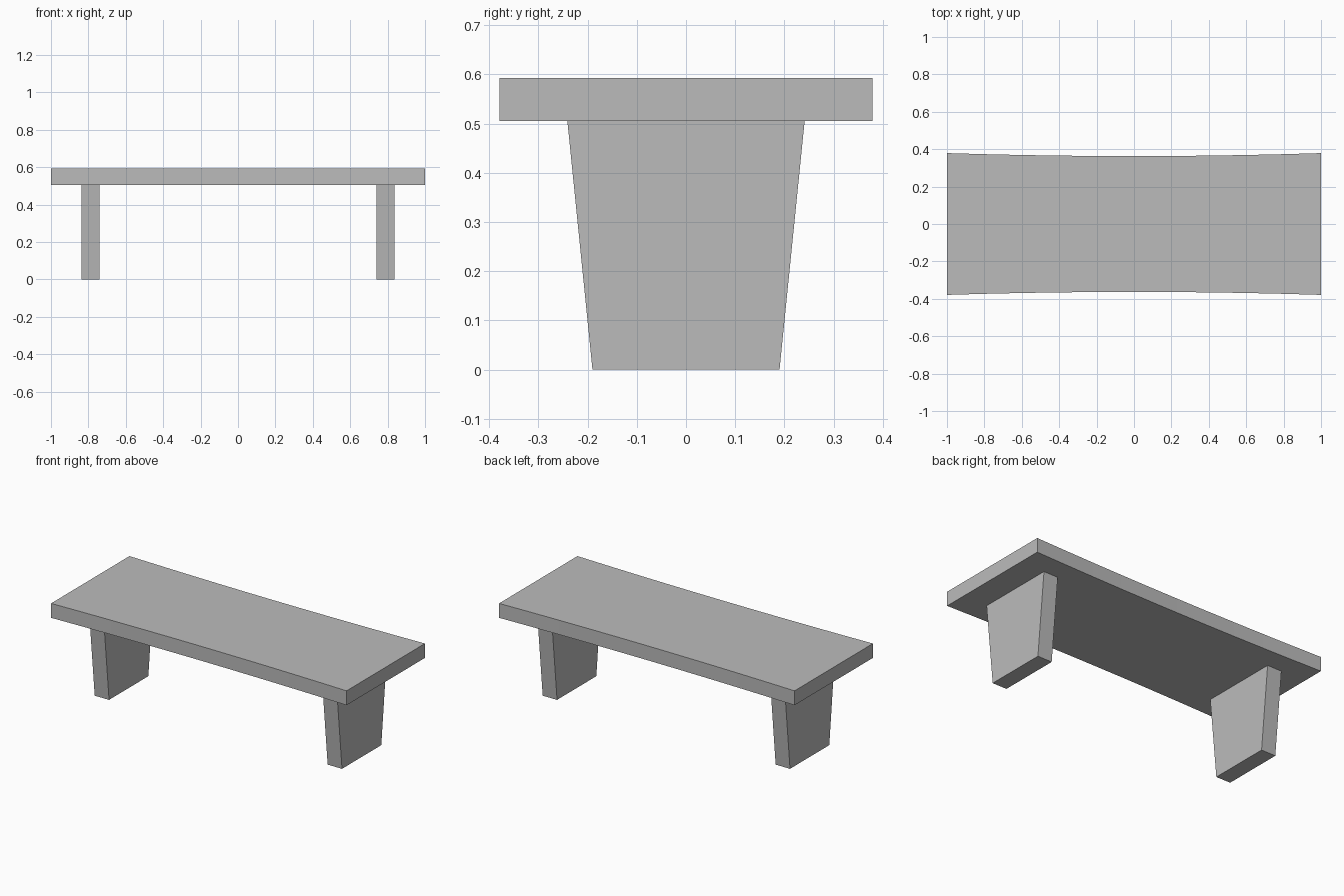
import bpy
import bmesh

cube = bpy.data.objects.get("Cube")
if cube:
    bpy.data.objects.remove(cube, do_unlink=True)

# Single plain grey finish
grey = bpy.data.materials.new("plain_grey")
grey.use_nodes = True
color = (0.5, 0.5, 0.5, 1)
grey.diffuse_color = color
grey.node_tree.nodes["Principled BSDF"].inputs["Base Color"].default_value = color


def extruded(name, outline, offset):
    """Extrude a closed 3D outline along an offset into a flat-shaded solid."""
    bm = bmesh.new()
    face = bm.faces.new([bm.verts.new(p) for p in outline])
    result = bmesh.ops.extrude_face_region(bm, geom=[face], use_keep_orig=True)
    moved = [v for v in result["geom"] if isinstance(v, bmesh.types.BMVert)]
    bmesh.ops.translate(bm, verts=moved, vec=offset)
    bmesh.ops.recalc_face_normals(bm, faces=bm.faces)
    mesh = bpy.data.meshes.new(name)
    bm.to_mesh(mesh)
    bm.free()
    mesh.materials.append(grey)
    obj = bpy.data.objects.new(name, mesh)
    bpy.context.collection.objects.link(obj)
    return obj


SEAT_BOTTOM, SEAT_TOP = 0.505, 0.593

# Seat slab with gently concave long sides
STEPS = 10
xs = [-1 + 2 * i / STEPS for i in range(STEPS + 1)]
front = [(x, -(0.363 + 0.016 * x * x), SEAT_BOTTOM) for x in xs]
back = [(x, -y, z) for x, y, z in reversed(front)]
extruded("seat", front + back, (0, 0, SEAT_TOP - SEAT_BOTTOM))

# Tapered slab legs, wider at the top
LEG_INNER, LEG_THICKNESS = 0.74, 0.097
for side, name in ((1, "left_leg"), (-1, "right_leg")):
    x = side * LEG_INNER
    profile = [(x, -0.19, 0), (x, 0.19, 0),
               (x, 0.241, SEAT_BOTTOM), (x, -0.241, SEAT_BOTTOM)]
    extruded(name, profile, (side * LEG_THICKNESS, 0, 0))
